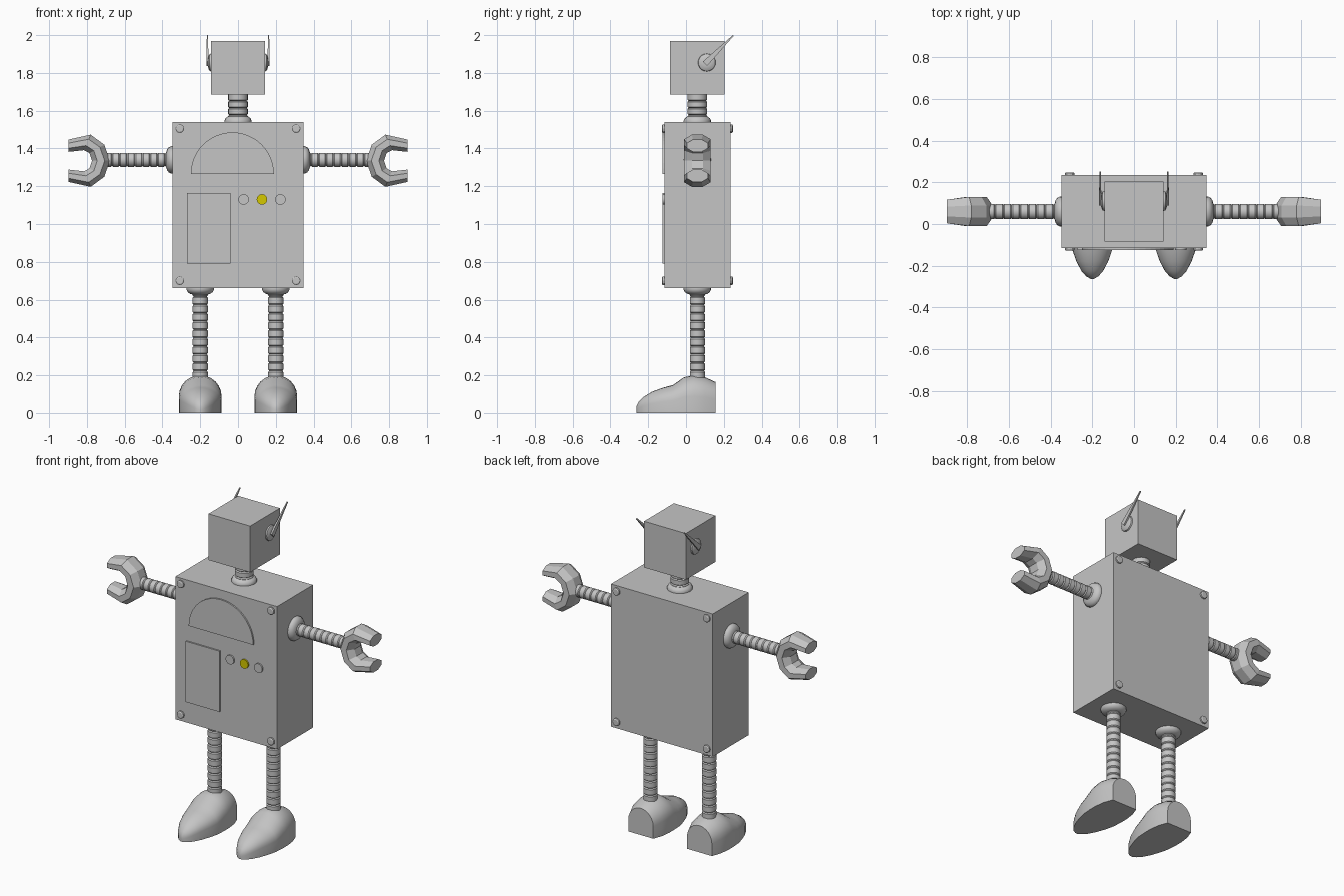
import bpy, bmesh, math
from mathutils import Vector

cube = bpy.data.objects.get("Cube")
if cube:
    bpy.data.objects.remove(cube)


def material(name, rgb):
    mat = bpy.data.materials.new(name)
    mat.use_nodes = True
    mat.diffuse_color = (*rgb, 1)
    mat.node_tree.nodes["Principled BSDF"].inputs["Base Color"].default_value = (*rgb, 1)
    return mat


GREY = material("grey metal", (0.56, 0.56, 0.56))
YELLOW = material("yellow button", (0.66, 0.58, 0.0))
MID = 0.06          # depth of the body's centre line
FRONT = -0.115      # front face of the body
BACK = 0.235


def finish(name, bm, mat=GREY, smooth=None):
    bmesh.ops.recalc_face_normals(bm, faces=bm.faces)
    mesh = bpy.data.meshes.new(name)
    bm.to_mesh(mesh)
    bm.free()
    mesh.materials.append(mat)
    obj = bpy.data.objects.new(name, mesh)
    bpy.context.collection.objects.link(obj)
    if smooth:
        bpy.ops.object.select_all(action='DESELECT')
        obj.select_set(True)
        bpy.context.view_layer.objects.active = obj
        bpy.ops.object.shade_smooth_by_angle(angle=math.radians(smooth))
    return obj


def loft(name, rings, mat=GREY, smooth=None):
    """Skin a row of equal-length point rings and cap both ends."""
    bm = bmesh.new()
    rows = [[bm.verts.new(p) for p in ring] for ring in rings]
    n = len(rows[0])
    for a, b in zip(rows, rows[1:]):
        for i in range(n):
            bm.faces.new((a[i], a[(i + 1) % n], b[(i + 1) % n], b[i]))
    bm.faces.new(rows[0])
    bm.faces.new(rows[-1])
    return finish(name, bm, mat, smooth)


def turned(name, profile, origin, axis, sides=20, mat=GREY, smooth=35):
    """Turn (radius, distance) pairs around an axis."""
    quat = Vector(axis).to_track_quat('Z', 'Y')
    angles = [math.tau * i / sides for i in range(sides)]
    rings = [[Vector(origin) + quat @ Vector((r * math.cos(a), r * math.sin(a), d))
              for a in angles] for r, d in profile]
    return loft(name, rings, mat, smooth)


def box(name, lo, hi):
    bm = bmesh.new()
    bmesh.ops.create_cube(bm, size=1)
    for v in bm.verts:
        v.co = [l + (h - l) * (c + 0.5) for l, h, c in zip(lo, hi, v.co)]
    return finish(name, bm)


def ribbed_tube(name, origin, axis, length, radius, ribs):
    step = length / ribs
    profile = []
    for i in range(ribs):
        profile += [(radius * k, (i + t) * step)
                    for k, t in ((0.88, 0), (1, 0.12), (1, 0.85))]
    turned(name, profile + [(radius * 0.88, length)], origin, axis)


def collar(name, origin, axis, radius=0.072):
    profile = [(radius, 0), (radius, 0.008), (radius * 0.92, 0.02),
               (radius * 0.75, 0.029), (radius * 0.5, 0.034)]
    turned(name, profile, origin, axis)


# Body, head and neck
box("body", (-0.347, FRONT, 0.66), (0.347, BACK, 1.54))
box("head", (-0.142, -0.085, 1.685), (0.142, 0.205, 1.97))
ribbed_tube("neck", (0, MID, 1.54), (0, 0, 1), 0.15, 0.052, 4)
collar("neck_collar", (0, MID, 1.54), (0, 0, 1))

# Front panel, half-round dial and buttons
box("front_panel", (-0.27, FRONT - 0.009, 0.79), (-0.04, FRONT, 1.165))
arc = [math.pi * i / 24 for i in range(25)]
loft("dial_plate", [[(-0.03 + 0.22 * math.cos(a), y, 1.265 + 0.22 * math.sin(a)) for a in arc]
                    for y in (FRONT, FRONT - 0.009)])
for i, side in enumerate(("right", "middle", "left")):
    turned(side + "_button", [(0.028, 0), (0.028, 0.009)], (0.03 + 0.097 * i, FRONT, 1.13),
           (0, -1, 0), mat=YELLOW if side == "middle" else GREY)

# Bolts in the corners, front and back
for side, x in (("left", 0.308), ("right", -0.308)):
    for level, z in (("upper", 1.505), ("lower", 0.7)):
        for end, y, d in (("front", FRONT, -1), ("back", BACK, 1)):
            turned(f"{end}_{level}_{side}_bolt", [(0.023, 0), (0.023, 0.009), (0.017, 0.013)],
                   (x, y, z), (0, d, 0), sides=12, smooth=None)

# Claw outline as (outer, inner) pairs from the upper tip to the wrist
CLAW = [((0.898, 0.112), (0.898, 0.047)), ((0.78, 0.138), (0.815, 0.056)),
        ((0.708, 0.085), (0.786, 0.04)), ((0.678, 0), (0.773, 0))]


def claw(name, s):
    pairs = CLAW + [tuple((x, -z) for x, z in p) for p in reversed(CLAW[:-1])]
    rings = []
    for i, (outer, inner) in enumerate(pairs):
        depth = 0.056 if i in (0, len(pairs) - 1) else 0.07
        ring = []
        for k in range(8):
            a = math.tau * (k + 0.5) / 8
            t = 0.5 + 0.5 * math.cos(a) / math.cos(math.pi / 8)
            x, z = (inner[j] + (outer[j] - inner[j]) * t for j in (0, 1))
            ring.append((s * x, MID + depth * math.sin(a) / math.cos(math.pi / 8), 1.335 + z))
        rings.append(ring)
    loft(name, rings)


# Foot stations: depth, half width, height
FOOT = [(0.155, 0.085, 0.165), (0.1, 0.105, 0.19), (0.04, 0.113, 0.2), (-0.01, 0.113, 0.19),
        (-0.07, 0.109, 0.148), (-0.12, 0.097, 0.135), (-0.18, 0.076, 0.113),
        (-0.225, 0.052, 0.085), (-0.25, 0.03, 0.06), (-0.263, 0.008, 0.035)]


def foot(name, x):
    rings = []
    for y, w, h in FOOT:
        base = h * 0.45
        dome = [math.pi * i / 12 for i in range(13)]
        rings.append([(x + w, y, 0)]
                     + [(x + w * math.cos(a), y, base + (h - base) * math.sin(a)) for a in dome]
                     + [(x - w, y, 0)])
    loft(name, rings, smooth=35)


# Paired parts
for side, s in (("left", 1), ("right", -1)):
    out = (s, 0, 0)
    collar(side + "_shoulder_collar", (s * 0.347, MID, 1.34), out)
    ribbed_tube(side + "_arm", (s * 0.347, MID, 1.34), out, 0.36, 0.037, 9)
    claw(side + "_claw", s)
    collar(side + "_hip_collar", (s * 0.2, MID, 0.66), (0, 0, -1))
    ribbed_tube(side + "_leg", (s * 0.2, MID, 0.18), (0, 0, 1), 0.48, 0.04, 11)
    foot(side + "_foot", s * 0.2)
    # Ear cap with a tapering aerial
    turned(side + "_ear", [(0.047, 0), (0.045, 0.008), (0.034, 0.014), (0.018, 0.017)],
           (s * 0.142, 0.11, 1.855), out)
    start, end = Vector((s * 0.162, 0.1, 1.848)), Vector((s * 0.162, 0.25, 1.998))
    across = Vector((0, 1, -1)).normalized()
    loft(side + "_aerial",
         [[p + across * w * c + Vector((t * d, 0, 0))
           for c, d in ((1, 1), (-1, 1), (-1, -1), (1, -1))]
          for p, w, t in ((start, 0.016, 0.006), (end, 0.003, 0.003))])
